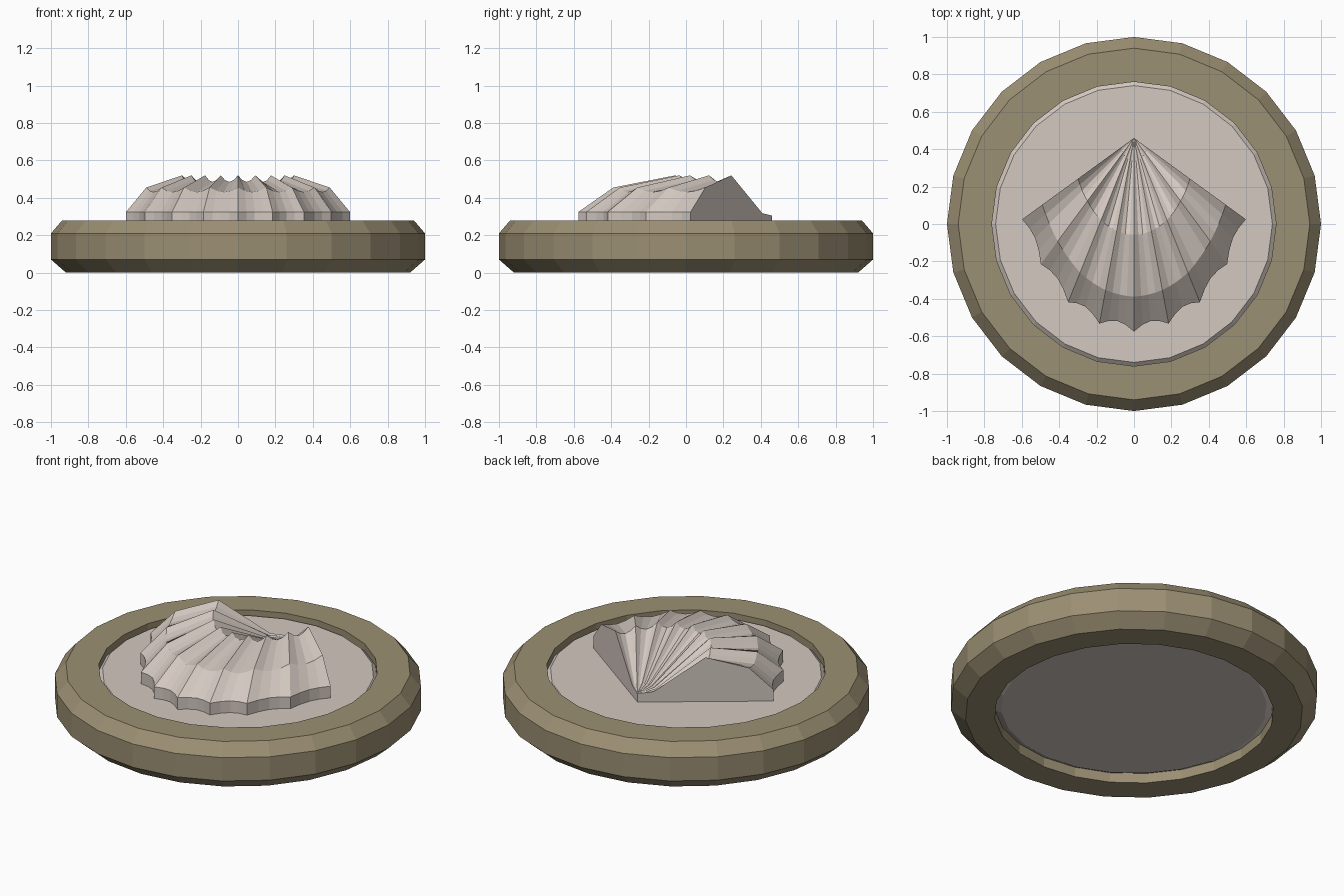
import bpy, bmesh
from math import sin, cos, pi
from mathutils import Vector

cube = bpy.data.objects.get("Cube")
if cube:
    bpy.data.objects.remove(cube, do_unlink=True)


def material(name, rgb):
    m = bpy.data.materials.new(name)
    m.use_nodes = True
    m.diffuse_color = (*rgb, 1)
    m.node_tree.nodes["Principled BSDF"].inputs["Base Color"].default_value = (*rgb, 1)
    return m


def finish(bm, name, mat):
    bmesh.ops.recalc_face_normals(bm, faces=bm.faces)
    mesh = bpy.data.meshes.new(name)
    bm.to_mesh(mesh)
    bm.free()
    mesh.materials.append(mat)
    obj = bpy.data.objects.new(name, mesh)
    bpy.context.collection.objects.link(obj)
    return obj


def lathe(name, profile, mat, closed, sides=24):
    """Turn an (r, z) profile around z: a closed loop, or a solid with flat caps."""
    bm = bmesh.new()
    rings = [[bm.verts.new((r * cos(2 * pi * i / sides), r * sin(2 * pi * i / sides), z))
              for i in range(sides)] for r, z in profile]
    pairs = list(zip(rings, rings[1:]))
    if closed:
        pairs.append((rings[-1], rings[0]))
    else:
        bm.faces.new(rings[0])
        bm.faces.new(rings[-1])
    for a, b in pairs:
        for i in range(sides):
            k = (i + 1) % sides
            bm.faces.new((a[i], a[k], b[k], b[i]))
    return finish(bm, name, mat)


olive = material("olive bronze", (0.33, 0.277, 0.172))
pale = material("pale stone", (0.65, 0.578, 0.527))

# Outer frame and the slightly recessed disc within it
lathe("outer_ring", [(0.76, 0), (0.92, 0), (1, 0.07), (1, 0.21),
                     (0.94, 0.28), (0.76, 0.28)], olive, True)
lathe("inner_disc", [(0.723, 0.04), (0.762, 0.06), (0.762, 0.235), (0.74, 0.255)],
      pale, False)

# Scallop shell: ribs fan out from a hinge point, mirrored about x = 0
hinge = Vector((0, 0.46))
half = [(0, -0.575), (0.185, -0.532), (0.352, -0.418), (0.498, -0.214), (0.598, 0.025)]
ridges = [Vector((-x, y)) for x, y in reversed(half[1:])] + [Vector(p) for p in half]
STEPS = 4
columns = []  # rim point and depth within the groove
for a, b in zip(ridges, ridges[1:]):
    columns += [(a.lerp(b, k / STEPS), sin(pi * k / STEPS)) for k in range(STEPS)]
columns.append((ridges[-1], 0))

# Each level: share of rib length, ridge height, groove drop, groove pull-in
levels = [(0.12, 0.318, 0.006, 0), (0.5, 0.52, 0.035, -0.012), (0.82, 0.455, 0.025, -0.008),
          (1, 0.325, 0, 0.035), (1, 0.24, 0, 0.035)]
bm = bmesh.new()
tip = bm.verts.new((*hinge, 0.305))
tip_base = bm.verts.new((*hinge, 0.24))
grid = []
for rim, groove in columns:
    col = []
    for t, z, drop, pull in levels:
        p = hinge + (rim - hinge) * t * (1 - pull * groove)
        col.append(bm.verts.new((p.x, p.y, z - drop * groove)))
    grid.append(col)
for a, b in zip(grid, grid[1:]):
    bm.faces.new((tip, a[0], b[0]))
    for i in range(len(levels) - 1):
        bm.faces.new((a[i], a[i + 1], b[i + 1], b[i]))
    bm.faces.new((tip_base, b[-1], a[-1]))
for side in (grid[0], grid[-1]):
    bm.faces.new([tip] + side + [tip_base])
finish(bm, "scallop_shell", pale)
